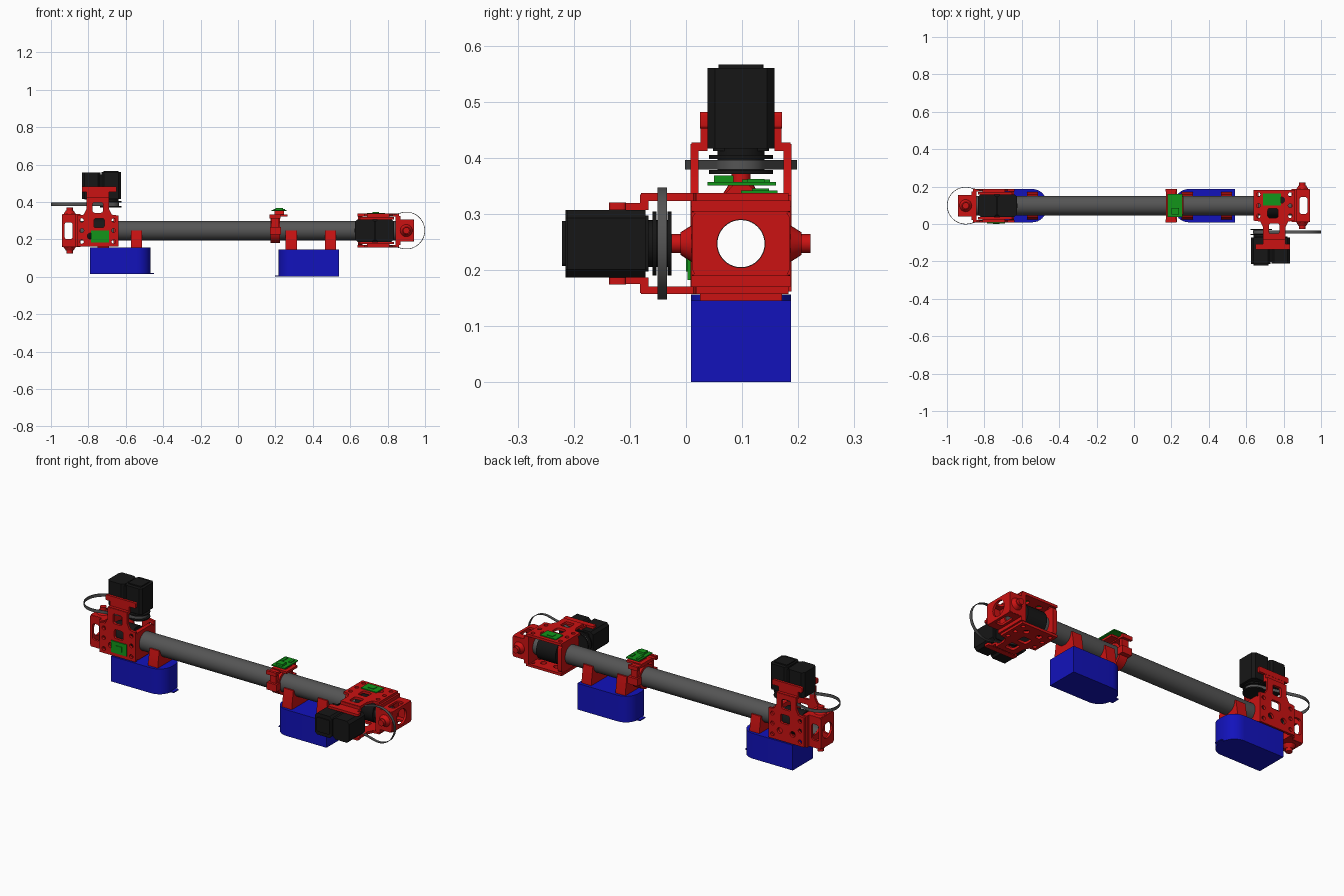
import bpy, bmesh, math
from mathutils import Matrix, Vector

if "Cube" in bpy.data.objects:
    bpy.data.objects.remove(bpy.data.objects["Cube"])


def material(name, rgb):
    m = bpy.data.materials.new(name)
    m.diffuse_color = (*rgb, 1)
    m.use_nodes = True
    m.node_tree.nodes["Principled BSDF"].inputs["Base Color"].default_value = m.diffuse_color
    return m


RED = material("red_plastic", (0.6, 0.006, 0.006))
BLUE = material("blue_plastic", (0.006, 0.006, 0.5))
BLACK = material("black_metal", (0.008, 0.008, 0.008))
GREEN = material("circuit_green", (0.006, 0.3, 0.01))
DARK = material("dark_tube", (0.09, 0.09, 0.09))
WORLD = Matrix.Identity(4)


def rect(a0, b0, a1, b1, r=0.0, n=4):
    """Rectangle loop with optional rounded corners (n=1 gives chamfers)."""
    if r == 0:
        return [(a0, b0), (a1, b0), (a1, b1), (a0, b1)]
    pts = []
    corners = [(a0 + r, b0 + r), (a1 - r, b0 + r), (a1 - r, b1 - r), (a0 + r, b1 - r)]
    for k, (ca, cb) in enumerate(corners):
        for i in range(n + 1):
            t = math.pi * (1 + k / 2 + i / n / 2)
            pts.append((ca + r * math.cos(t), cb + r * math.sin(t)))
    return pts


def circ(a, b, r, n=32):
    return [(a + r * math.cos(2 * math.pi * i / n), b + r * math.sin(2 * math.pi * i / n)) for i in range(n)]


def finish(name, me, mat, M):
    me.transform(M)
    bm = bmesh.new()
    bm.from_mesh(me)
    bmesh.ops.remove_doubles(bm, verts=bm.verts, dist=1e-5)
    bmesh.ops.recalc_face_normals(bm, faces=bm.faces)
    bm.to_mesh(me)
    bm.free()
    me.materials.clear()
    me.materials.append(mat)
    ob = bpy.data.objects.new(name, me)
    bpy.context.collection.objects.link(ob)
    return ob


# axis 0 profile is (1,2); axis 1 profile is (0,2); axis 2 profile is (0,1)
AXES = [Matrix(((0, 0, 1, 0), (1, 0, 0, 0), (0, 1, 0, 0), (0, 0, 0, 1))),
        Matrix(((1, 0, 0, 0), (0, 0, 1, 0), (0, 1, 0, 0), (0, 0, 0, 1))),
        Matrix.Identity(4)]


def slab(name, loops, axis, t0, t1, mat, M=WORLD):
    """Extrude an outline (first loop) with holes (other loops) from t0 to t1."""
    cu = bpy.data.curves.new(name, 'CURVE')
    cu.dimensions = '2D'
    cu.fill_mode = 'BOTH'
    cu.extrude = abs(t1 - t0) / 2
    for loop in loops:
        s = cu.splines.new('POLY')
        s.points.add(len(loop) - 1)
        for p, (a, b) in zip(s.points, loop):
            p.co = (a, b, 0, 1)
        s.use_cyclic_u = True
    tmp = bpy.data.objects.new("temp", cu)
    me = bpy.data.meshes.new_from_object(tmp)
    bpy.data.objects.remove(tmp)
    return finish(name, me, mat, M @ AXES[axis] @ Matrix.Translation((0, 0, (t0 + t1) / 2)))


def box(name, lo, hi, mat, M=WORLD):
    return slab(name, [rect(lo[0], lo[1], hi[0], hi[1])], 2, lo[2], hi[2], mat, M)


def cone(name, c, axis, r1, r2, t0, t1, mat, M=WORLD, n=24):
    me = bpy.data.meshes.new(name)
    bm = bmesh.new()
    bmesh.ops.create_cone(bm, cap_ends=True, segments=n, radius1=r1, radius2=r2, depth=t1 - t0)
    bm.to_mesh(me)
    bm.free()
    return finish(name, me, mat, M @ AXES[axis] @ Matrix.Translation((c[0], c[1], (t0 + t1) / 2)))


# long hollow tube
CY, CZ = 0.098, 0.247
slab("main_tube", [circ(CY, CZ, 0.052, 40), circ(CY, CZ, 0.042, 40)], 0, -0.86, 0.86, DARK)


# motor head: local u outward, v towards motor, w sideways
def head(side, M):
    for s in (-1, 1):
        # side plate with windows and bolt holes, stepping in to the motor
        outline = [(0.64, -0.085), (0.86, -0.085), (0.86, 0.08), (0.825, 0.085), (0.81, 0.115),
                   (0.81, 0.178), (0.69, 0.178), (0.69, 0.115), (0.675, 0.085), (0.64, 0.08)]
        holes = [rect(0.715, 0.015, 0.77, 0.065, 0.01), rect(0.722, 0.095, 0.777, 0.15, 0.01)]
        holes += [circ(u, v, 0.011, 12) for u in (0.665, 0.835) for v in (-0.06, 0, 0.055)]
        holes += [circ(u, -0.03, 0.016, 14) for u in (0.71, 0.79)]
        slab(side + "_side_plate", [outline] + holes, 2, s * 0.076, s * 0.09, RED, M)
        box(side + "_bracket_step", (0.69, 0.165, s * 0.06), (0.81, 0.18, s * 0.088), RED, M)
        slab(side + "_motor_tab", [rect(0.69, 0.178, 0.81, 0.212)], 2, s * 0.06, s * 0.072, RED, M)
        slab(side + "_motor_strip", [rect(0.65, 0.205, 0.835, 0.235, 0.006)], 2, s * 0.06, s * 0.073, RED, M)
        # yoke cheeks, end walls and pivots
        slab(side + "_yoke_cheek", [rect(0.865, -0.087, 0.94, 0.087, 0.008),
                                    rect(0.885, -0.046, 0.927, 0.044, 0.012)], 2, s * 0.046, s * 0.058, RED, M)
        box(side + "_yoke_wall", (0.862, s * 0.074, -0.056), (0.938, s * 0.088, 0.056), RED, M)
        rs = (0.034, 0.02) if s > 0 else (0.02, 0.034)
        cone(side + "_pivot_base", (0.9, 0), 1, *rs, *sorted((s * 0.086, s * 0.108)), RED, M)
        cone(side + "_pivot_tip", (0.9, 0), 1, 0.017, 0.017, *sorted((s * 0.1, s * 0.124)), RED, M)
    bore = circ(0, 0, 0.043)
    slab(side + "_yoke_end", [rect(-0.087, -0.058, 0.087, 0.058, 0.015), bore], 0, 0.929, 0.942, RED, M)
    slab(side + "_outer_collar", [rect(-0.088, -0.077, 0.088, 0.077), bore], 0, 0.842, 0.87, RED, M)
    slab(side + "_inner_collar", [rect(-0.084, -0.077, 0.07, 0.077, 0.02), circ(0, 0, 0.051)], 0, 0.642, 0.665, RED, M)
    slab(side + "_tube_sleeve", [circ(0, 0, 0.068), circ(0, 0, 0.051)], 0, 0.69, 0.81, BLACK, M)

    # twin motor blocks with caps
    for u0, u1, top in ((0.735, 0.835, 0.31), (0.625, 0.73, 0.313)):
        slab(side + "_motor", [rect(u0, -0.06, u1, 0.06, 0.014, 1)], 1, 0.17, top, BLACK, M)
    slab(side + "_motor_base", [rect(0.65, -0.05, 0.82, 0.05, 0.01)], 1, 0.165, 0.3, BLACK, M)
    slab(side + "_motor_cap", [rect(0.64, -0.04, 0.72, 0.04, 0.008)], 1, 0.31, 0.319, BLACK, M)
    # drive pulley
    for r, v0, v1 in ((0.042, 0.124, 0.17), (0.057, 0.124, 0.131), (0.057, 0.151, 0.158)):
        cone(side + "_pulley", (0.68, 0), 1, r, r, v0, v1, BLACK, M, 32)

    # belt loop around pulley and pivot centre
    def belt(d):
        R, r, c0, c1, n = 0.1 - d, 0.045 - d, 0.68, 0.9, 32
        a = math.acos((r - R) / (c1 - c0)) - 0.0
        a = math.pi - a
        big = [-(math.pi - a) + 2 * (math.pi - a) * i / n for i in range(n + 1)]
        small = [(math.pi - a) + 2 * a * i / n for i in range(n + 1)]
        return ([(c1 + R * math.cos(t), R * math.sin(t)) for t in big]
                + [(c0 + r * math.cos(t), r * math.sin(t)) for t in small])
    slab(side + "_belt", [belt(0), belt(0.003)], 1, 0.132, 0.149, DARK, M)
    # circuit board on the plate
    box(side + "_board", (0.69, -0.065, -0.095), (0.787, 0.0, -0.088), GREEN, M)
    box(side + "_board_chip", (0.72, -0.05, -0.098), (0.755, -0.02, -0.094), GREEN, M)


head("left", Matrix(((-1, 0, 0, 0), (0, 0, 1, CY), (0, 1, 0, CZ), (0, 0, 0, 1))))
head("right", Matrix(((1, 0, 0, 0), (0, -1, 0, CY), (0, 0, -1, CZ), (0, 0, 0, 1))))


# feet, rounded at the inner end, with a small lip and tube saddles
def foot(side, outer, inner, z0, z1, saddles):
    d = 1 if inner > outer else -1

    def plan(tip, r=0.075, y0=0.009, y1=0.187):
        arc = [math.pi / 2 * i / 8 for i in range(9)]
        low = [(tip - d * r * (1 - math.sin(t)), y0 + r * (1 - math.cos(t))) for t in arc]
        return [(outer, y0)] + low + [(p, y0 + y1 - q) for p, q in reversed(low)] + [(outer, y1)]
    slab(side + "_foot", [plan(inner)], 2, z0, z1, BLUE)
    box(side + "_foot_lip", (inner - d * 0.04, 0.075, z0), (inner + d * 0.018, 0.12, z0 + 0.006), BLUE)
    for x in saddles:
        arc = [(CY + 0.0515 * math.cos(t), CZ + 0.0515 * math.sin(t))
               for t in [-math.pi * i / 16 for i in range(17)]]
        prof = [(0.025, z1), (0.171, z1), (0.171, z1 + 0.014), (0.158, CZ)] + arc + [(0.038, CZ), (0.025, z1 + 0.014)]
        slab(side + "_saddle", [prof], 0, x - 0.03, x + 0.03, RED)


foot("left", -0.79, -0.468, 0.015, 0.156, (-0.543, -0.72))
foot("right", 0.54, 0.217, 0.0, 0.146, (0.285, 0.495))

# sensor clamp on the tube
slab("clamp_ring", [circ(CY, CZ, 0.066), circ(CY, CZ, 0.051)], 0, 0.175, 0.225, RED)
for s in (-1, 1):
    y = CY + s * 0.07
    box("clamp_ear", (0.17, y - 0.018, CZ - 0.02), (0.23, y + 0.018, CZ + 0.02), RED)
    box("clamp_post", (0.18, CY + s * 0.055, CZ), (0.22, CY + s * 0.075, 0.32), RED)
    box("clamp_end", (0.168, CY + s * 0.075, 0.312), (0.228, CY + s * 0.09, 0.333), RED)
box("clamp_bar", (0.172, 0.01, 0.316), (0.225, 0.186, 0.328), RED)
box("clamp_shelf", (0.172, 0.05, 0.322), (0.265, 0.146, 0.334), RED)
slab("board_stand", [[(0.065, 0.33), (0.131, 0.33), (0.112, 0.352), (0.084, 0.352)]], 0, 0.195, 0.245, RED)
# sensor circuit board
box("sensor_board", (0.18, 0.038, 0.351), (0.26, 0.16, 0.357), GREEN)
for x0, y0, x1, y1, h in ((0.2, 0.05, 0.24, 0.085, 0.368), (0.19, 0.1, 0.205, 0.15, 0.361), (0.235, 0.11, 0.25, 0.14, 0.362)):
    box("sensor_chip", (x0, y0, 0.355), (x1, y1, h), GREEN)

# smooth the round surfaces
for ob in bpy.data.objects:
    ob.select_set(True)
    bpy.context.view_layer.objects.active = ob
bpy.ops.object.shade_smooth_by_angle(angle=math.radians(32))
